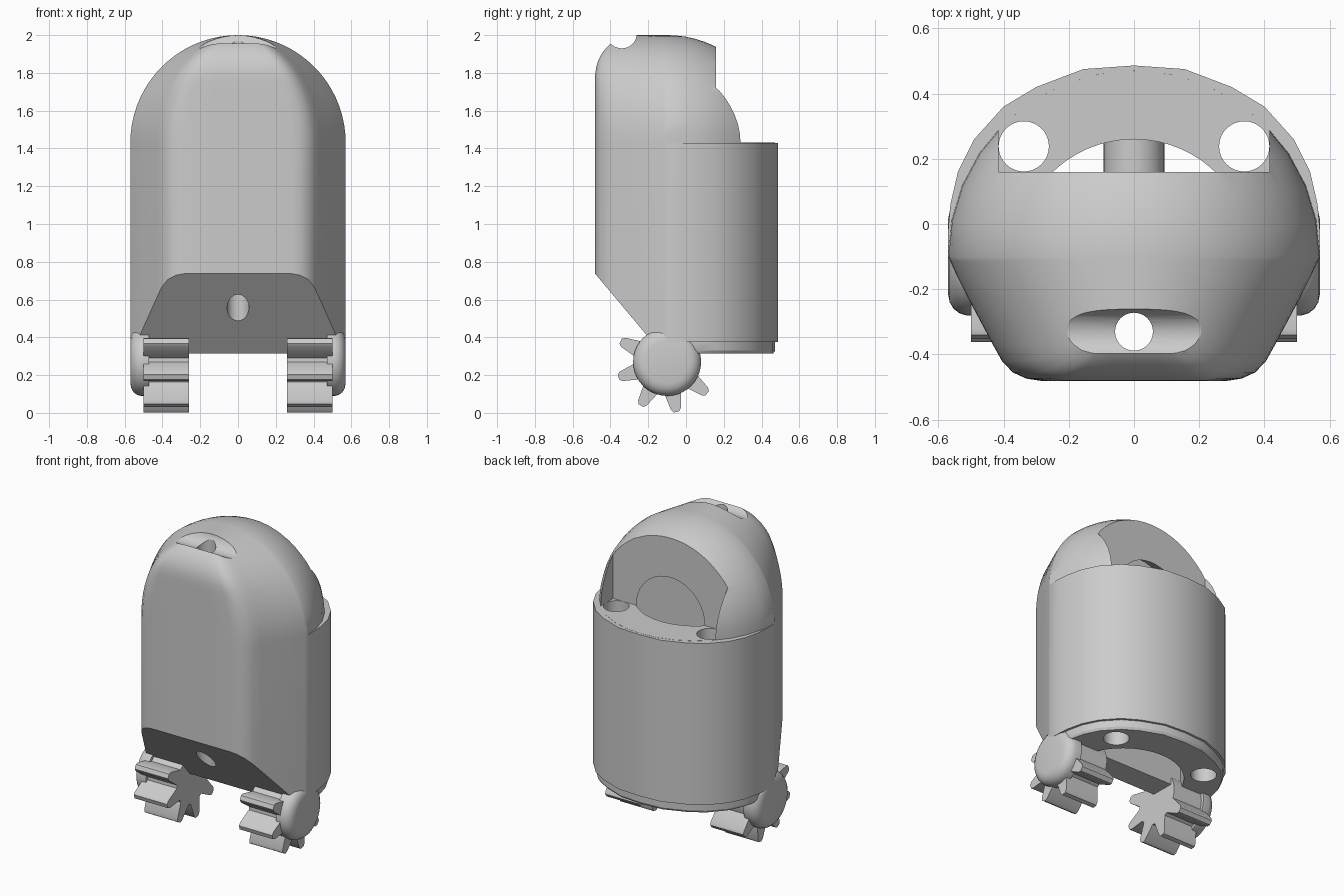
import bpy, bmesh
from math import sin, cos, asin, pi, radians, sqrt

if "Cube" in bpy.data.objects:
    bpy.data.objects.remove(bpy.data.objects["Cube"])

grey = bpy.data.materials.new("plain grey")
grey.use_nodes = True
grey.diffuse_color = (0.6, 0.6, 0.6, 1)
grey.node_tree.nodes["Principled BSDF"].inputs["Base Color"].default_value = (0.6, 0.6, 0.6, 1)


def loft(name, rings, cap_end=True):
    """Closed skin through rings that all have the same point count."""
    bm = bmesh.new()
    vs = [[bm.verts.new(p) for p in r] for r in rings]
    n = len(rings[0])
    for a, b in zip(vs, vs[1:]):
        for i in range(n):
            j = (i + 1) % n
            bm.faces.new((a[i], a[j], b[j], b[i]))
    bm.faces.new(vs[0])
    if cap_end:
        bm.faces.new(vs[-1])
    bmesh.ops.remove_doubles(bm, verts=bm.verts, dist=0.0002)
    bmesh.ops.recalc_face_normals(bm, faces=bm.faces)
    me = bpy.data.meshes.new(name)
    bm.to_mesh(me)
    bm.free()
    me.materials.append(grey)
    ob = bpy.data.objects.new(name, me)
    bpy.context.collection.objects.link(ob)
    return ob


def activate(ob):
    bpy.ops.object.select_all(action='DESELECT')
    ob.select_set(True)
    bpy.context.view_layer.objects.active = ob


def smooth(ob):
    activate(ob)
    bpy.ops.object.shade_smooth_by_angle(angle=radians(30))


def cut(ob, cutter):
    cutter.hide_render = True
    m = ob.modifiers.new("cut", 'BOOLEAN')
    m.operation, m.solver, m.object = 'DIFFERENCE', 'EXACT', cutter
    activate(ob)
    bpy.ops.object.modifier_apply(modifier=m.name)
    bpy.data.objects.remove(cutter)


def prism_x(name, profile, x0, x1):
    return loft(name, [[(x, y, z) for y, z in profile] for x in (x0, x1)])


def circle(r, n=40):
    return [(r * cos(2 * pi * i / n), r * sin(2 * pi * i / n)) for i in range(n)]


# Body sections: shared front half, wide back for the barrel, round back for the dome
R, CY, SPRING = 0.57, -0.1, 1.43
front = [(0.15, -0.481), (0.285, -0.481), (0.33, -0.474), (0.372, -0.455),
         (0.405, -0.42), (0.43, -0.375), (0.47, -0.3), (0.51, -0.225),
         (0.545, -0.155), (0.563, -0.115), (R, CY)]
barrel_back = [(0.57, -0.02), (0.563, 0.06), (0.54, 0.16), (0.49, 0.26),
               (0.4, 0.36), (0.3, 0.42), (0.155, 0.475)]
dome_back = [(R * cos(pi / 16 * k), CY + R * sin(pi / 16 * k)) for k in range(1, 8)]


def section(back, y_back):
    half = front + back
    return ([(0, -0.481)] + half + [(0, y_back)]
            + [(-x, y) for x, y in reversed(half)])


barrel, dome = section(barrel_back, 0.486), section(dome_back, CY + R)


def inset(k, z):
    return [(x * k, CY + (y - CY) * k, z) for x, y in barrel]


rings = [inset(0.96, 0.315), inset(0.975, 0.33), inset(0.975, 0.375),
         inset(1, 0.375), inset(1, SPRING)]
STEPS = 18
for k in range(STEPS + 1):
    t = pi / 2 * k / STEPS
    s, dz = max(cos(t), 0), R * sin(t)
    u = min(max((dz - 0.35) / 0.22, 0), 1)
    sf = (0.171 + 0.21 * sqrt(1 - u * u)) / 0.381
    rings.append([(x * s, CY + (y - CY) * (s if y > CY else sf), SPRING + dz)
                  for x, y in dome])
body = loft("body", rings, cap_end=False)

# Sloped underside at the front
cut(body, prism_x("slope_cutter", [(-0.6, 0.879), (-0.031, 0.2), (-0.6, 0.2)], -0.8, 0.8))
# Flat back of the dome
cut(body, prism_x("back_cutter", [(0.16, 1.431), (0.8, 1.431), (0.8, 2.2), (0.16, 2.2)],
                  -0.415, 0.415))


# Hollow core with a flat front wall and a rounded top
def core_ring(r, z, n=24):
    a = asin(0.13 / r)
    return [(r * cos(a + (pi - 2 * a) * i / n), CY + r * sin(a + (pi - 2 * a) * i / n), z)
            for i in range(n + 1)]


core = [core_ring(0.36, 0.2)]
for k in range(11):
    t = radians(6.7 * k)
    core.append(core_ring(0.36 * cos(t), SPRING + 0.36 * sin(t)))
cut(body, loft("core_cutter", core))

# Vertical through holes and the groove across the crown
for hx, hy, r in ((0.338, 0.238, 0.077), (-0.338, 0.238, 0.077), (0, -0.33, 0.058)):
    cut(body, loft("hole_cutter", [[(hx + a, hy + b, z) for a, b in circle(r)]
                                   for z in (0.1, 2.3)]))
cut(body, prism_x("groove_cutter", [(-0.34 + a, 2.01 + b) for a, b in circle(0.08)],
                  -0.6, 0.6))
smooth(body)

# Short bar across the hollow core
bar = loft("inner_bar", [[(a, y, 0.6 + b) for a, b in circle(0.093)] for y in (0.01, 0.3)])
smooth(bar)

# Toothed feet and rounded side hubs
WZ = 0.27
outline = []
for k in range(5):
    mid = 156 + 41.5 * k
    outline += [(mid - 17, 0.16), (mid - 6, 0.255), (mid - 3, 0.27),
                (mid + 3, 0.27), (mid + 6, 0.255), (mid + 17, 0.16)]
outline += [(339 + 10 * k, 0.16) for k in range(1, 16)]
gear = [(CY + r * cos(radians(a)), WZ + r * sin(radians(a))) for a, r in outline]
hub = [(0.47, 0.18), (0.515, 0.18), (0.535, 0.174), (0.553, 0.16), (0.565, 0.14), (0.57, 0.115)]
for side, s in (("left", 1), ("right", -1)):
    smooth(prism_x(side + "_toothed_foot", gear, s * 0.26, s * 0.5))
    smooth(loft(side + "_hub", [[(s * x, CY + a, WZ + b) for a, b in circle(r)]
                                for x, r in hub]))
